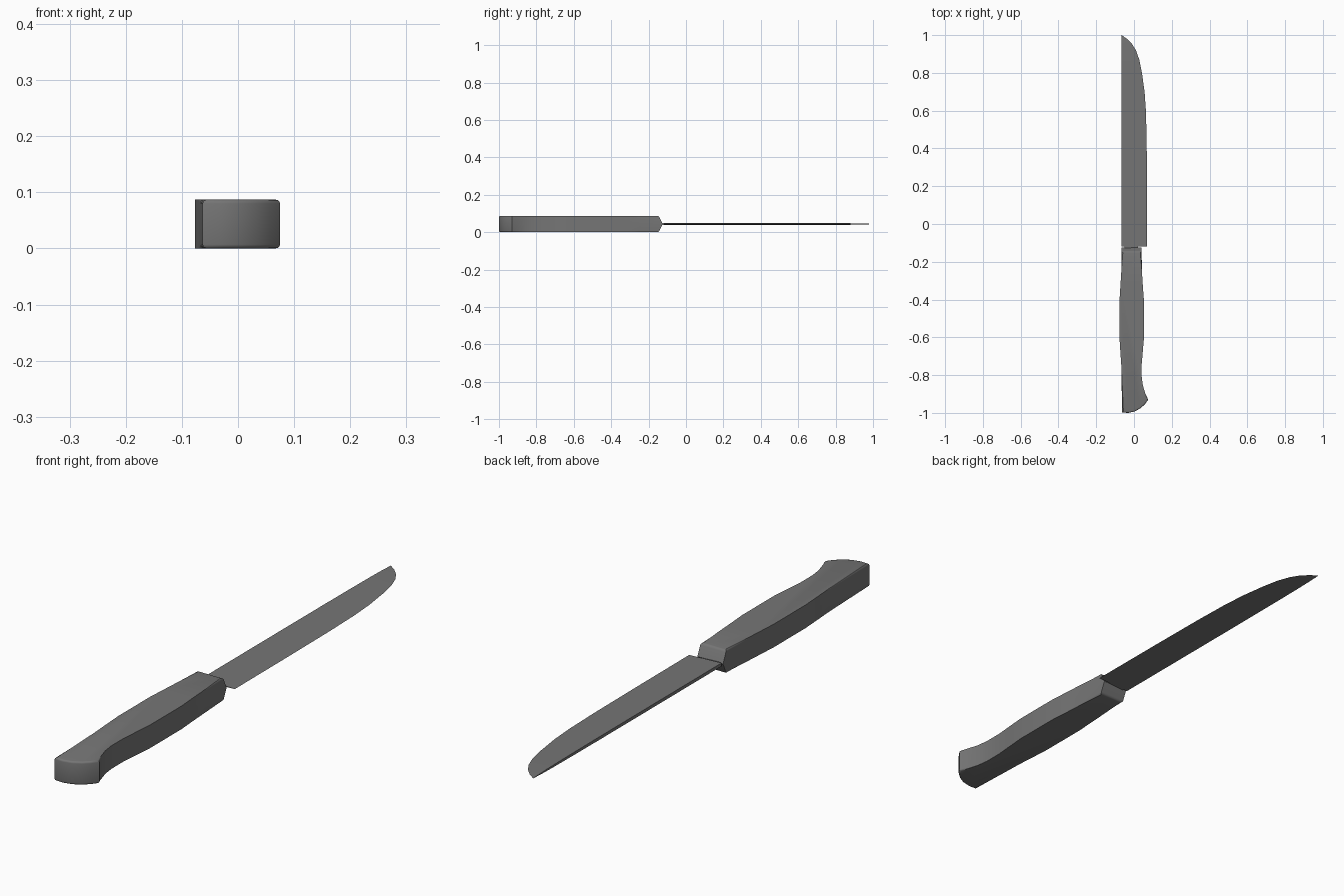
import bpy
import bmesh
import math

cube = bpy.data.objects.get("Cube")
if cube:
    bpy.data.objects.remove(cube, do_unlink=True)

HEIGHT = 0.087
MID = HEIGHT / 2

# One grey for the whole knife
grey = bpy.data.materials.new("dark_grey")
grey.use_nodes = True
colour = (0.18, 0.18, 0.18, 1)
grey.diffuse_color = colour
grey.node_tree.nodes["Principled BSDF"].inputs["Base Color"].default_value = colour


def finish(bm, name, angle):
    """Turn a bmesh into a shaded object."""
    bmesh.ops.recalc_face_normals(bm, faces=bm.faces)
    mesh = bpy.data.meshes.new(name)
    bm.to_mesh(mesh)
    bm.free()
    obj = bpy.data.objects.new(name, mesh)
    bpy.context.collection.objects.link(obj)
    mesh.materials.append(grey)
    bpy.ops.object.select_all(action="DESELECT")
    obj.select_set(True)
    bpy.context.view_layer.objects.active = obj
    bpy.ops.object.shade_smooth_by_angle(angle=math.radians(angle))
    return obj


def bridge(bm, a, b):
    """Join two closed rings with quads."""
    for i in range(len(a)):
        j = (i + 1) % len(a)
        bm.faces.new((a[i], a[j], b[j], b[i]))


# Handle: contoured outline in three layers, with a wedge-shaped nose
back_side = [(-0.066, -0.125), (-0.067, -0.25), (-0.072, -0.33), (-0.077, -0.41),
             (-0.077, -0.6), (-0.072, -0.68), (-0.067, -0.75), (-0.063, -0.998)]
butt = [(-0.03, -1.0), (0.005, -0.992), (0.035, -0.975), (0.058, -0.954)]
belly_side = [(0.075, -0.93), (0.059, -0.895), (0.047, -0.855), (0.041, -0.81),
              (0.041, -0.74), (0.047, -0.67), (0.053, -0.6), (0.053, -0.41),
              (0.047, -0.33), (0.042, -0.25), (0.04, -0.125)]
outline = back_side + butt + belly_side

bm = bmesh.new()
rings = []
for z in (0, MID, HEIGHT):
    setback = 0.02 if z != MID else 0
    rings.append([bm.verts.new((x, y - (setback if y > -0.2 else 0), z))
                  for x, y in outline])
bridge(bm, rings[0], rings[1])
bridge(bm, rings[1], rings[2])
caps = [bm.faces.new(rings[0]), bm.faces.new(rings[2])]
rim = [e for f in caps for e in f.edges]
bmesh.ops.bevel(bm, geom=rim, offset=0.007, segments=3, profile=0.5, affect="EDGES")
finish(bm, "handle", 40)

# Blade: wedge sections from a thick spine to a sharp edge, with a hidden tang
stations = [(-0.17, -0.05, 0.02), (-0.12, -0.05, 0.02), (-0.119, -0.065, 0.07),
            (0.2, -0.065, 0.069), (0.45, -0.065, 0.067), (0.6, -0.065, 0.063),
            (0.7, -0.065, 0.056), (0.8, -0.065, 0.042), (0.87, -0.065, 0.028),
            (0.92, -0.065, 0.01), (0.955, -0.065, -0.012), (0.98, -0.065, -0.037)]
bm = bmesh.new()
sections = []
for y, spine, edge in stations:
    half = 0.045 * (edge - spine)
    sections.append([bm.verts.new(p) for p in ((spine, y, MID + half),
                                               (edge, y, MID),
                                               (spine, y, MID - half))])
for a, b in zip(sections, sections[1:]):
    bridge(bm, a, b)
bm.faces.new(sections[0])
tip = bm.verts.new((-0.065, 1, MID))
for i in range(3):
    bm.faces.new((sections[-1][i], sections[-1][(i + 1) % 3], tip))
finish(bm, "blade", 4)
